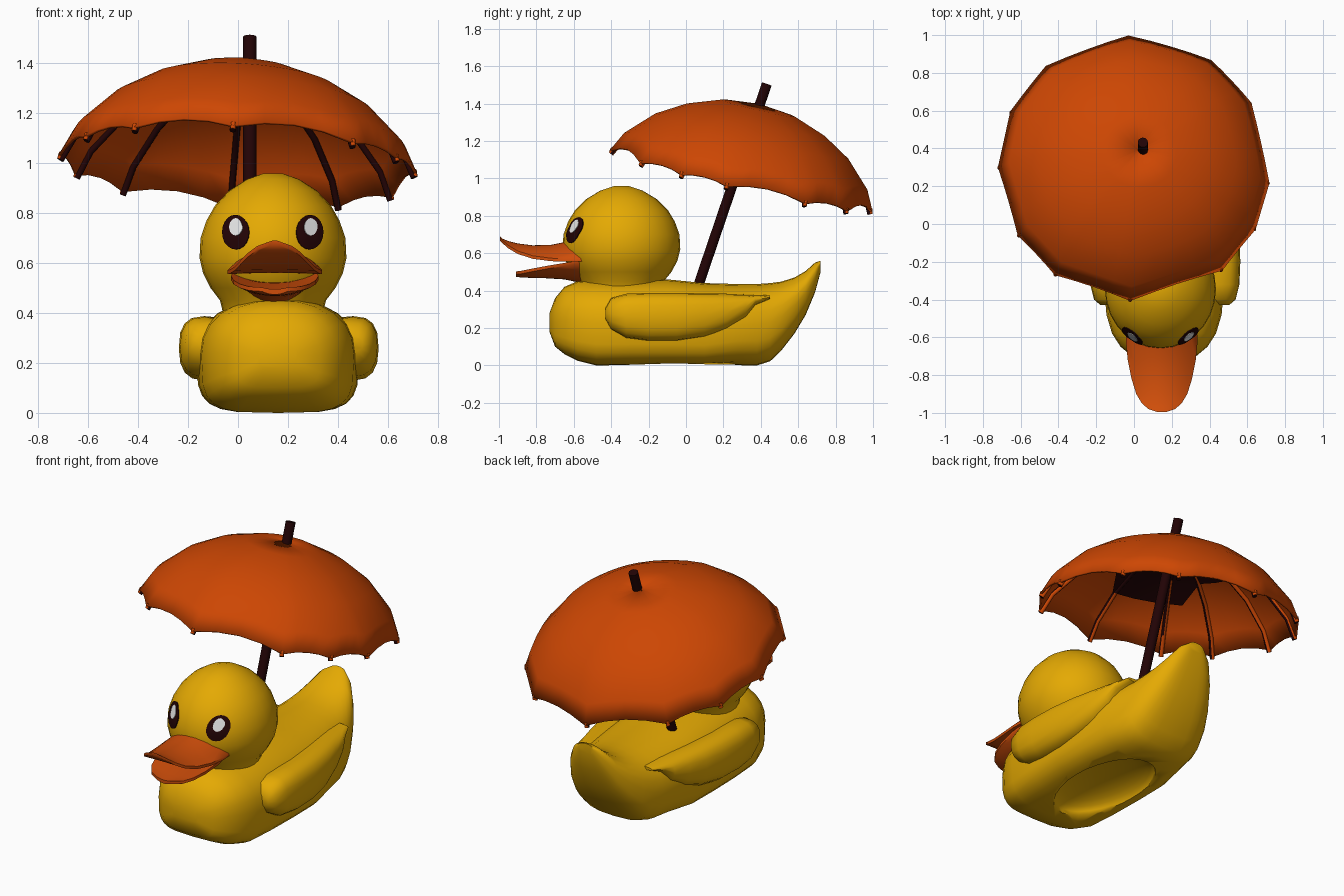
import bpy, bmesh, math
from mathutils import Vector, Matrix
from mathutils.bvhtree import BVHTree

default_cube = bpy.data.objects.get("Cube")
if default_cube:
    bpy.data.objects.remove(default_cube, do_unlink=True)

MID = 0.147  # centre line of the duck


def make_material(name, rgb):
    mat = bpy.data.materials.new(name)
    mat.use_nodes = True
    mat.diffuse_color = (*rgb, 1)
    mat.node_tree.nodes["Principled BSDF"].inputs["Base Color"].default_value = (*rgb, 1)
    return mat


yellow = make_material("duck yellow", (0.78, 0.4, 0.001))
orange = make_material("canopy orange", (0.61, 0.062, 0.001))
beak_orange = make_material("beak orange", (0.62, 0.075, 0.003))
brown = make_material("dark brown", (0.016, 0.001, 0.0015))
white = make_material("eye white", (0.82, 0.82, 0.82))


def select_only(obj):
    bpy.ops.object.select_all(action='DESELECT')
    obj.select_set(True)
    bpy.context.view_layer.objects.active = obj


def finish(name, bm, mat):
    """Turn a bmesh into a smooth-shaded object with one material."""
    bmesh.ops.recalc_face_normals(bm, faces=bm.faces)
    mesh = bpy.data.meshes.new(name)
    bm.to_mesh(mesh)
    bm.free()
    mesh.materials.append(mat)
    obj = bpy.data.objects.new(name, mesh)
    bpy.context.collection.objects.link(obj)
    select_only(obj)
    bpy.ops.object.shade_smooth_by_angle(angle=math.radians(50))
    return obj


def skin(bm, rings, caps=True):
    """Bridge closed rings of points with quads, optionally capping the ends."""
    rows = [[bm.verts.new(p) for p in ring] for ring in rings]
    count = len(rows[0])
    for a, b in zip(rows, rows[1:]):
        for i in range(count):
            j = (i + 1) % count
            bm.faces.new((a[i], a[j], b[j], b[i]))
    if caps:
        bm.faces.new(rows[0])
        bm.faces.new(rows[-1])


def section(y, low, high, centre, half, top_power, low_power, count=24):
    """Rounded cross-section standing across the y axis."""
    points = []
    for i in range(count):
        a = math.tau * i / count
        c, s = math.cos(a), math.sin(a)
        power = top_power if s > 0 else low_power
        x = centre + half * math.copysign(abs(c) ** power, c)
        z = (low + high) / 2 + (high - low) / 2 * math.copysign(abs(s) ** power, s)
        points.append((x, y, z))
    return points


def apply_modifier(obj, mod):
    select_only(obj)
    bpy.ops.object.modifier_apply(modifier=mod.name)


# Body: y, underside, top, half width
body_stations = [
    (-.73, .18, .28, .08), (-.7, .1, .36, .17), (-.65, .06, .42, .23),
    (-.58, .025, .45, .275), (-.48, 0, .46, .305), (-.3, 0, .46, .32),
    (-.1, 0, .46, .325), (.1, 0, .44, .32), (.28, 0, .435, .298),
    (.38, 0, .435, .275), (.45, .022, .44, .255), (.51, .08, .448, .235), (.58, .17, .47, .2),
    (.64, .27, .505, .16), (.69, .39, .55, .11), (.72, .5, .56, .05)]
bm = bmesh.new()
skin(bm, [section(y, lo, hi, MID + .012, w, .88, .5 if y < .2 else .68) for y, lo, hi, w in body_stations])
body = finish("body", bm, yellow)

# Hollow in the underside
bm = bmesh.new()
bmesh.ops.create_uvsphere(bm, u_segments=28, v_segments=14, radius=1,
                          matrix=Matrix.Translation((MID + .01, -.06, 0)) @ Matrix.Diagonal((.2, .36, .09, 1)))
cutter = finish("hollow_cutter", bm, yellow)
cutter.hide_render = True
hollow = body.modifiers.new("hollow", 'BOOLEAN')
hollow.operation = 'DIFFERENCE'
hollow.solver = 'EXACT'
hollow.object = cutter
apply_modifier(body, hollow)
bpy.data.objects.remove(cutter, do_unlink=True)

# Wings: y, lower edge, upper edge, outer reach from the centre line
wing_stations = [
    (-.43, .24, .31, .34), (-.4, .19, .36, .375), (-.32, .145, .383, .395),
    (-.2, .13, .387, .4), (-.05, .13, .387, .395), (.1, .15, .385, .375),
    (.22, .19, .383, .345), (.32, .25, .38, .315), (.37, .32, .378, .29), (.45, .355, .375, .255)]
for side, label in ((1, "left"), (-1, "right")):
    bm = bmesh.new()
    skin(bm, [section(y, lo, hi, MID + .016 + side * (reach - .1), .1, .75, .8, 16)
              for y, lo, hi, reach in wing_stations])
    finish(label + "_wing", bm, yellow)

# Head with neck: height, radius
head_profile = [(.4, .2), (.45, .212), (.5, .25), (.56, .28), (.62, .294), (.7, .29), (.77, .266),
                (.83, .232), (.89, .175), (.935, .105), (.958, .04)]
bm = bmesh.new()
skin(bm, [[(MID - .007 + r * math.cos(math.tau * i / 28), -.345 + 1.07 * r * math.sin(math.tau * i / 28), z)
           for i in range(28)] for z, r in head_profile])
bmesh.ops.recalc_face_normals(bm, faces=bm.faces)
head_surface = BVHTree.FromBMesh(bm)
finish("head", bm, yellow)


def eye_plate(name, x, z, rx, rz, lift, mat):
    """Thin oval plate following the front of the head."""
    bm = bmesh.new()
    rings = []
    for depth, scale in ((-.003, 1), (lift, 1), (lift, .75), (lift, .5), (lift, .25), (lift, .04)):
        ring = []
        for i in range(20):
            a = math.tau * i / 20
            start = Vector((x + rx * scale * math.cos(a), -2, z + rz * scale * math.sin(a)))
            hit, normal, _, _ = head_surface.ray_cast(start, Vector((0, 1, 0)))
            ring.append(hit + normal * depth)
        rings.append(ring)
    skin(bm, rings)
    finish(name, bm, mat)


for side, label in ((1, "left"), (-1, "right")):
    x = MID - .008 + side * .146
    eye_plate(label + "_eye", x, .722, .053, .068, .006, brown)
    eye_plate(label + "_eye_highlight", x + .002, .741, .026, .034, .009, white)


def beak_half(name, stations, inner):
    """Solid bill half with a crowned outside and a flatter mouth side.
    Stations hold y, half width, crown height, edge height."""
    bm = bmesh.new()
    steps = [i / 6 - 1 for i in range(13)]
    rings = []
    for y, w, crown, edge in stations:
        lip = math.copysign(.008, crown - edge)
        outside = [(MID + w * t, y, edge + lip + (crown - edge - lip) * (1 - t * t)) for t in steps]
        mouth = [(MID + w * t, y, edge - lip + inner * (crown - edge) * (1 - t * t)) for t in reversed(steps)]
        rings.append(outside + mouth)
    skin(bm, rings)
    finish(name, bm, beak_orange)


beak_half("upper_beak", [
    (-.54, .185, .69, .565), (-.62, .19, .665, .563), (-.72, .18, .645, .565), (-.82, .16, .642, .578),
    (-.9, .135, .652, .604), (-.95, .105, .665, .634), (-.98, .07, .677, .66), (-.995, .025, .69, .676)], .05)
beak_half("lower_beak", [
    (-.54, .165, .435, .56), (-.59, .17, .447, .55), (-.65, .175, .46, .54), (-.75, .165, .466, .523),
    (-.83, .14, .468, .508), (-.88, .105, .47, .498), (-.91, .05, .474, .494)], .35)

# Umbrella frame: tilted backwards and slightly to one side
axis = Vector((.063, .234, 1)).normalized()
frame = Matrix.Translation((0, .295, .985)) @ Vector((0, 0, 1)).rotation_difference(axis).to_matrix().to_4x4()
dome = [(.004, .425), (.2, .402), (.38, .337), (.53, .247), (.668, .108), (.722, 0)]
rib_angles = [-92, -50, -27, -6, 30, 55, 92, 130, 155, 180, 211, 234]


def polar(radius, degrees, height):
    a = math.radians(degrees)
    return frame @ Vector((radius * math.cos(a), radius * math.sin(a), height))


# Canopy: panels between the ribs pull in and arch up at the rim
bm = bmesh.new()
canopy_rings = []
for radius, height in dome:
    ring = []
    for k, start in enumerate(rib_angles):
        end = rib_angles[k + 1] if k < 11 else rib_angles[0] + 360
        for t in (0, .25, .5, .75):
            bulge = 4 * t * (1 - t)
            pull = 1 - math.cos(math.radians(end - start) / 2)
            edge = (radius / .722) ** 5
            r = radius * (1 - bulge * pull * (.4 + .6 * edge))
            ring.append(polar(r, start + t * (end - start), height + (.014 + .4 * pull) * bulge * edge))
    canopy_rings.append(ring)
skin(bm, list(reversed(canopy_rings)), caps=False)
canopy = finish("canopy", bm, orange)
solid = canopy.modifiers.new("thickness", 'SOLIDIFY')
solid.thickness = .012
apply_modifier(canopy, solid)

# Dark lining around the hub, reaching further down at the front
bm = bmesh.new()
lining_rings = [[polar(r, i * 15, h - .03) for i in range(24)] for r, h in dome[:3]]
lining_rings.append([polar(.52, i * 15, .222) if 215 < i * 15 < 280 else polar(.385, i * 15, .304)
                     for i in range(24)])
skin(bm, lining_rings, caps=False)
finish("canopy_lining", bm, brown)


def tube(name, points, radius, mat, sides=8):
    """Round rod through a short list of points."""
    bm = bmesh.new()
    rings = []
    for i, p in enumerate(points):
        along = points[min(i + 1, len(points) - 1)] - points[max(i - 1, 0)]
        turn = along.to_track_quat('Z', 'Y')
        rings.append([p + turn @ Vector((radius * math.cos(math.tau * s / sides),
                                         radius * math.sin(math.tau * s / sides), 0)) for s in range(sides)])
    skin(bm, rings)
    return finish(name, bm, mat)


# Ribs, dark towards the front and orange on their rear sides, with small rounded tips
for k, angle in enumerate(rib_angles):
    rib = tube(f"rib_{k + 1}", [polar(r - .012, angle, h - .018) for r, h in dome[1:]], .013, brown)
    rib.data.materials.append(orange)
    for face in rib.data.polygons:
        face.material_index = int(face.normal.y > .35)
    tube(f"rib_tip_{k + 1}", [polar(.708, angle, .014), polar(.714, angle, -.014)], .011, orange)

# Shaft
tube("shaft", [Vector((.047, .06, .41)), Vector((.047, .432, 1.505))], .027, brown, 12)
